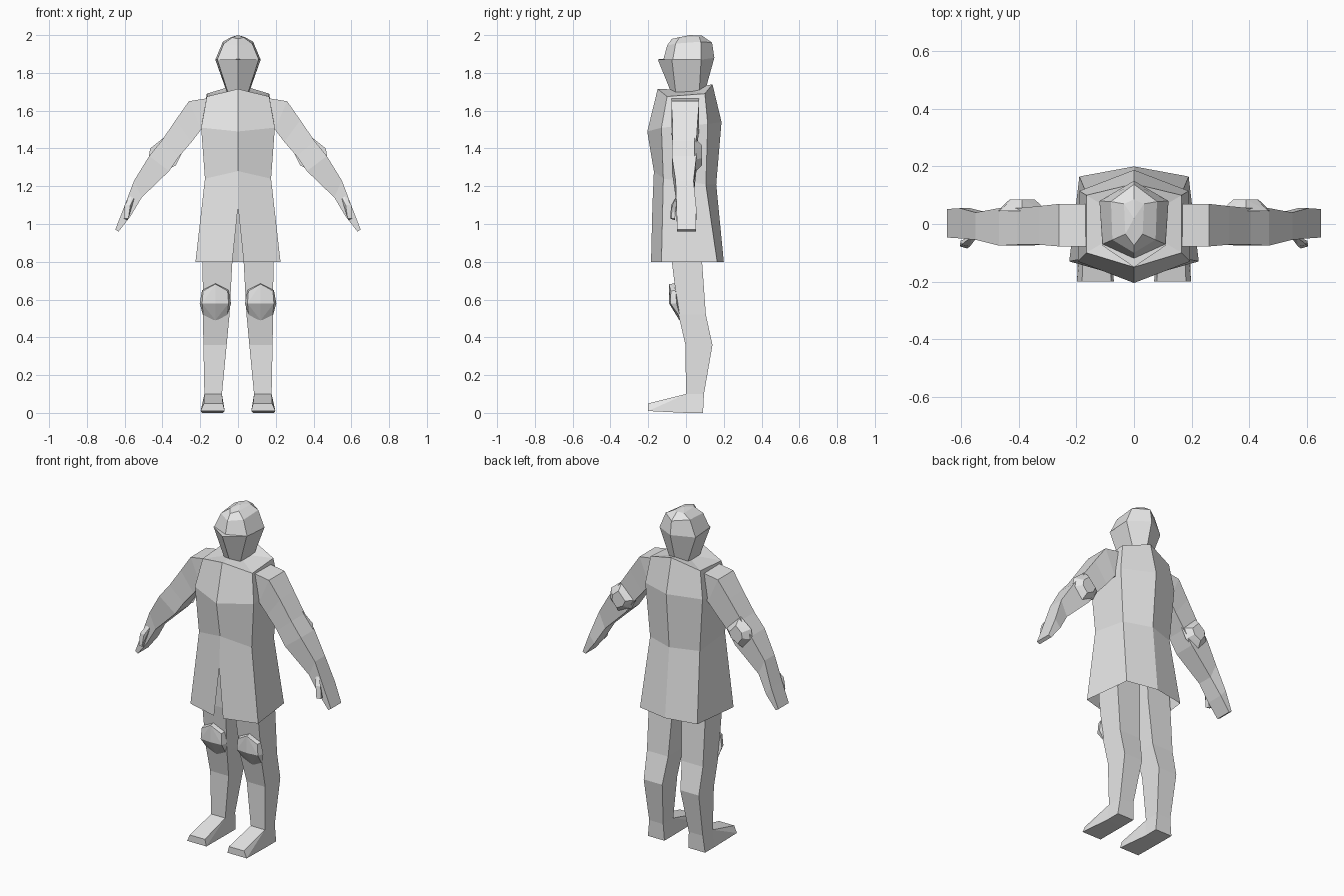
import bpy, bmesh
from mathutils import Vector

if "Cube" in bpy.data.objects:
    bpy.data.objects.remove(bpy.data.objects["Cube"])

grey = bpy.data.materials.new("plain_grey")
grey.diffuse_color = (0.8, 0.8, 0.8, 1)
grey.use_nodes = True
grey.node_tree.nodes["Principled BSDF"].inputs["Base Color"].default_value = grey.diffuse_color


def finish(name, bm, mirror=True):
    """Turn a bmesh into an object; optionally mirror it across x = 0."""
    if mirror:
        geo = bmesh.ops.duplicate(bm, geom=bm.verts[:] + bm.edges[:] + bm.faces[:])["geom"]
        for v in geo:
            if isinstance(v, bmesh.types.BMVert):
                v.co.x *= -1
        bmesh.ops.reverse_faces(bm, faces=[f for f in geo if isinstance(f, bmesh.types.BMFace)])
        bmesh.ops.remove_doubles(bm, verts=bm.verts, dist=0.0005)
    bmesh.ops.recalc_face_normals(bm, faces=bm.faces)
    me = bpy.data.meshes.new(name)
    bm.to_mesh(me)
    bm.free()
    me.materials.append(grey)
    ob = bpy.data.objects.new(name, me)
    bpy.context.collection.objects.link(ob)
    return ob


def loft(name, rings, closed=True, caps=(True, True)):
    """Skin a row of rings; open rings are half sections ending on x = 0."""
    bm = bmesh.new()
    vs = [[bm.verts.new(p) for p in r] for r in rings]
    n = len(vs[0])
    for a, b in zip(vs, vs[1:]):
        for i in range(n if closed else n - 1):
            j = (i + 1) % n
            bm.faces.new((a[i], a[j], b[j], b[i]))
    if caps[0]:
        bm.faces.new(vs[0])
    if caps[1]:
        bm.faces.new(vs[-1])
    return finish(name, bm)


def hull(name, pts):
    """Convex shell round the points, mirrored to the other side."""
    bm = bmesh.new()
    for p in pts:
        bm.verts.new(p)
    bmesh.ops.convex_hull(bm, input=bm.verts)
    bmesh.ops.dissolve_limit(bm, angle_limit=0.03, verts=bm.verts, edges=bm.edges)
    return finish(name, bm)


# Coat: half section is front centre, front corner, back corner, back centre
def coat_ring(front, fc, bc, back):
    return [(0, *front), fc, bc, (0, *back)]


coat_rings = [
    coat_ring((-0.17, 1.28), (0.175, -0.12, 1.24), (0.165, 0.105, 1.21), (0.16, 1.21)),
    coat_ring((-0.205, 1.49), (0.195, -0.13, 1.51), (0.19, 0.115, 1.53), (0.188, 1.54)),
    coat_ring((-0.15, 1.715), (0.165, -0.1, 1.675), (0.165, 0.1, 1.69), (0.14, 1.74)),
]
bm = bmesh.new()
vs = [[bm.verts.new(p) for p in r] for r in coat_rings]
for a, b in zip(vs, vs[1:]):
    for i in range(3):
        bm.faces.new((a[i], a[i + 1], b[i + 1], b[i]))
# shoulder top
neck = bm.verts.new((0, 0, 1.71))
for i in range(3):
    bm.faces.new((vs[2][i], vs[2][i + 1], neck))
# skirt with the front slit
slit, hem_in, hem_f, hem_b, hem_back = [bm.verts.new(p) for p in (
    (0, -0.178, 1.09), (0.03, -0.185, 0.8), (0.225, -0.13, 0.8),
    (0.19, 0.165, 0.8), (0, 0.2, 0.8))]
low = vs[0]
bm.faces.new((low[0], low[1], hem_f, hem_in, slit))
bm.faces.new((low[1], low[2], hem_b, hem_f))
bm.faces.new((low[2], low[3], hem_back, hem_b))
finish("coat", bm)


# Head: half sections
def head_ring(f, fx, fy, zf, bx, by, zb, b):
    return [(0, *f), (fx, fy, zf), (bx, by, zb), (0, *b)]


loft("hood", [
    head_ring((-0.12, 1.87), 0.11, -0.07, 1.87, 0.12, 0.08, 1.87, (0.15, 1.88)),
    head_ring((-0.1, 1.945), 0.075, -0.055, 1.955, 0.08, 0.078, 1.965, (0.138, 1.96)),
    head_ring((-0.075, 1.98), 0.03, -0.035, 1.988, 0.035, 0.07, 1.99, (0.085, 1.997)),
    [(0, 0.02, 2.0)] * 4,
], closed=False, caps=(False, False))
loft("face_mask", [
    head_ring((-0.08, 1.7), 0.055, -0.055, 1.7, 0.06, 0.07, 1.7, (0.1, 1.7)),
    head_ring((-0.15, 1.872), 0.11, -0.075, 1.872, 0.12, 0.08, 1.87, (0.15, 1.88)),
], closed=False)


# Arms: boxes skinned along upper and lower outlines
def arm_ring(ux, uz, lx, lz, y0, y1):
    return [(ux, y0, uz), (ux, y1, uz), (lx, y1, lz), (lx, y0, lz)]


loft("arms", [arm_ring(*r) for r in (
    (0.165, 1.665, 0.18, 1.5, -0.078, 0.07),
    (0.26, 1.65, 0.195, 1.5, -0.078, 0.07),
    (0.33, 1.55, 0.245, 1.435, -0.072, 0.062),
    (0.405, 1.44, 0.31, 1.36, -0.072, 0.055),
    (0.47, 1.36, 0.365, 1.28, -0.075, 0.055),
    (0.55, 1.23, 0.51, 1.14, -0.055, 0.04),
    (0.605, 1.085, 0.57, 1.04, -0.05, 0.055),
    (0.65, 0.97, 0.632, 0.96, -0.047, 0.052),
)])
# Thumbs
hull("thumbs", [
    (0.545, -0.045, 1.15), (0.565, -0.045, 1.16), (0.57, -0.078, 1.1), (0.6, -0.072, 1.1),
    (0.58, -0.085, 1.03), (0.605, -0.078, 1.03), (0.585, -0.06, 1.02), (0.603, -0.058, 1.03)])

# Elbow pads: outline on the back of the arm with a smaller raised face
centre = Vector((0.39, 0, 1.36))
outline = [(0.0, 0.1), (0.075, 0.04), (0.085, -0.02), (0.025, -0.09), (-0.06, -0.05), (-0.09, 0.01)]
hull("elbow_pads",
     [(centre.x + x, 0.045, centre.z + z) for x, z in outline] +
     [(centre.x + x * 0.5, 0.085, centre.z + z * 0.55) for x, z in outline])

# Legs: box sections, inner x, outer x, front y, back y, height
loft("legs", [[(i, f, z), (o, f, z), (o, b, z), (i, b, z)] for i, o, f, b, z in (
    (0.02, 0.17, -0.08, 0.08, 1.05),
    (0.03, 0.187, -0.075, 0.085, 0.8),
    (0.045, 0.186, -0.04, 0.105, 0.52),
    (0.06, 0.183, -0.003, 0.14, 0.36),
    (0.085, 0.178, 0.0, 0.095, 0.1),
    (0.08, 0.19, 0.0, 0.09, 0.0),
)])
# Feet
hull("feet", [
    (0.085, 0, 0.1), (0.178, 0, 0.1), (0.08, 0, 0), (0.19, 0, 0),
    (0.08, -0.2, 0.05), (0.18, -0.2, 0.05), (0.07, -0.2, 0.01), (0.198, -0.2, 0.01)])

# Knee pads: faceted shell with a crease at mid height
hull("knee_pads",
     [(0.12 + s * x, y, z) for s in (-1, 1) for x, y, z in (
         (0.07, -0.055, 0.65), (0.083, -0.05, 0.58), (0.062, -0.03, 0.505),
         (0.065, -0.08, 0.645), (0.07, -0.083, 0.58))] +
     [(0.12, -0.09, 0.682), (0.12, -0.09, 0.58), (0.12, -0.035, 0.49), (0.12, -0.06, 0.685)])
